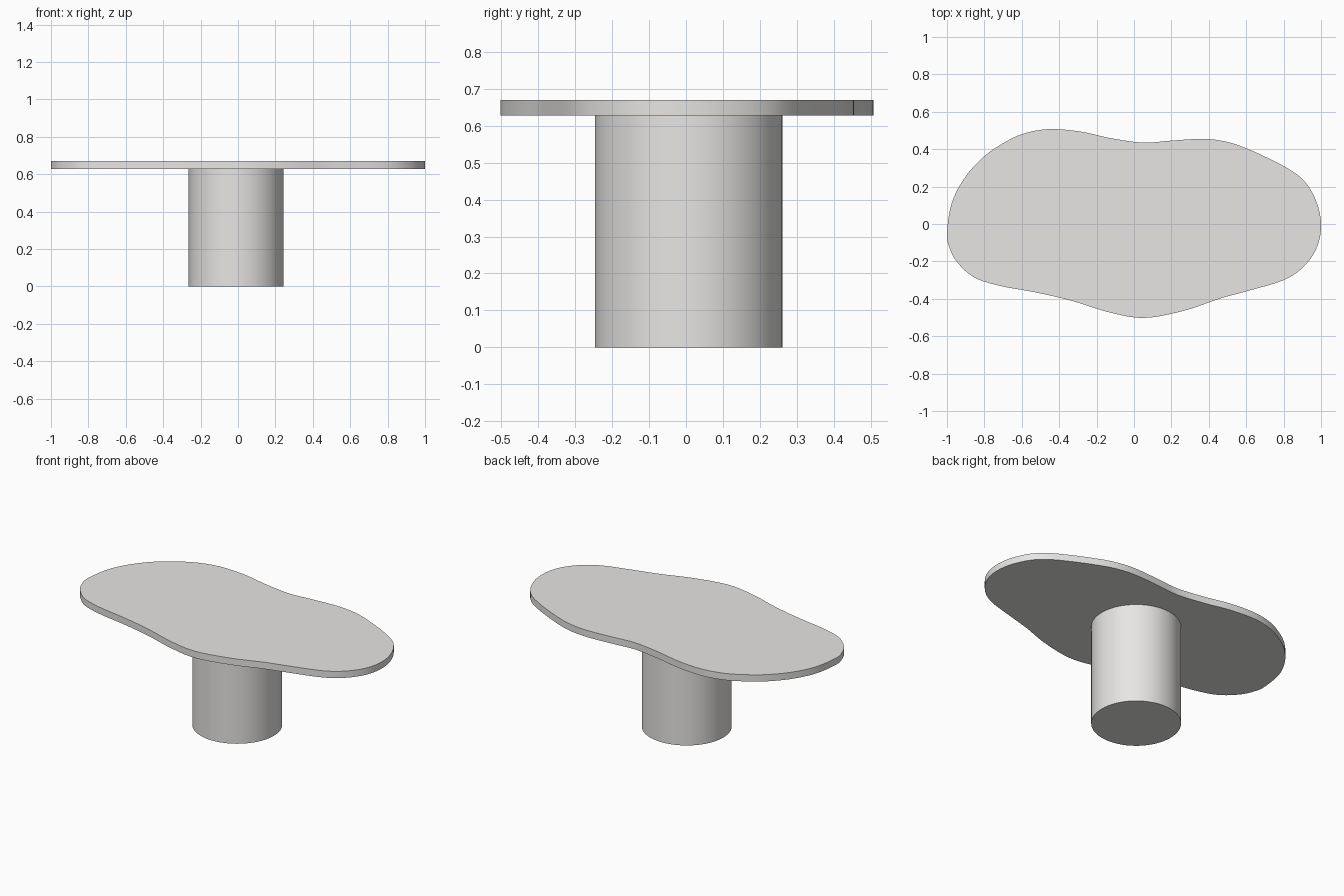
import bpy, bmesh, math
from mathutils import Vector

if "Cube" in bpy.data.objects:
    bpy.data.objects.remove(bpy.data.objects["Cube"])

stone = bpy.data.materials.new("warm light grey")
stone.diffuse_color = (0.8, 0.79, 0.775, 1)
stone.use_nodes = True
stone.node_tree.nodes["Principled BSDF"].inputs["Base Color"].default_value = stone.diffuse_color


def finish(bm, name):
    bmesh.ops.recalc_face_normals(bm, faces=bm.faces[:])
    me = bpy.data.meshes.new(name)
    bm.to_mesh(me)
    bm.free()
    me.materials.append(stone)
    ob = bpy.data.objects.new(name, me)
    bpy.context.collection.objects.link(ob)
    bpy.ops.object.select_all(action='DESELECT')
    ob.select_set(True)
    bpy.context.view_layer.objects.active = ob
    bpy.ops.object.shade_smooth_by_angle(angle=math.radians(30))
    return ob


def extruded(points, z0, z1, name):
    bm = bmesh.new()
    face = bm.faces.new([bm.verts.new((x, y, z0)) for x, y in points])
    ext = bmesh.ops.extrude_face_region(bm, geom=[face], use_keep_orig=True)
    top = [v for v in ext["geom"] if isinstance(v, bmesh.types.BMVert)]
    bmesh.ops.translate(bm, vec=(0, 0, z1 - z0), verts=top)
    return finish(bm, name)


def closed_spline(pts, steps):
    """Closed Catmull-Rom curve through the points."""
    pts = [Vector(p) for p in pts]
    n, out = len(pts), []
    for i in range(n):
        a, b, c, d = (pts[(i + k) % n] for k in (-1, 0, 1, 2))
        for s in range(steps):
            t = s / steps
            out.append(0.5 * (2 * b + (c - a) * t + (2 * a - 5 * b + 4 * c - d) * t**2
                              + (3 * b - a - 3 * c + d) * t**3))
    return out


# Wavy table top outline
outline = [(-1, -0.05), (-0.975, 0.11), (-0.91, 0.24), (-0.82, 0.345), (-0.72, 0.42),
           (-0.6, 0.48), (-0.46, 0.507), (-0.29, 0.495), (-0.13, 0.46), (0.045, 0.435),
           (0.19, 0.445), (0.36, 0.455), (0.48, 0.443), (0.6, 0.405), (0.8, 0.31),
           (0.91, 0.23), (0.975, 0.12), (1, 0), (0.98, -0.12), (0.91, -0.225),
           (0.8, -0.3), (0.6, -0.36), (0.455, -0.4), (0.27, -0.463), (0.055, -0.502),
           (-0.13, -0.473), (-0.335, -0.41), (-0.53, -0.365), (-0.72, -0.33),
           (-0.855, -0.285), (-0.945, -0.205), (-0.985, -0.13)]
extruded(closed_spline(outline, 5), 0.628, 0.67, "table_top")

# Round pedestal
ring = [(-0.01 + 0.254 * math.cos(math.tau * i / 64),
         0.007 + 0.254 * math.sin(math.tau * i / 64)) for i in range(64)]
extruded(ring, 0, 0.628, "pedestal")
